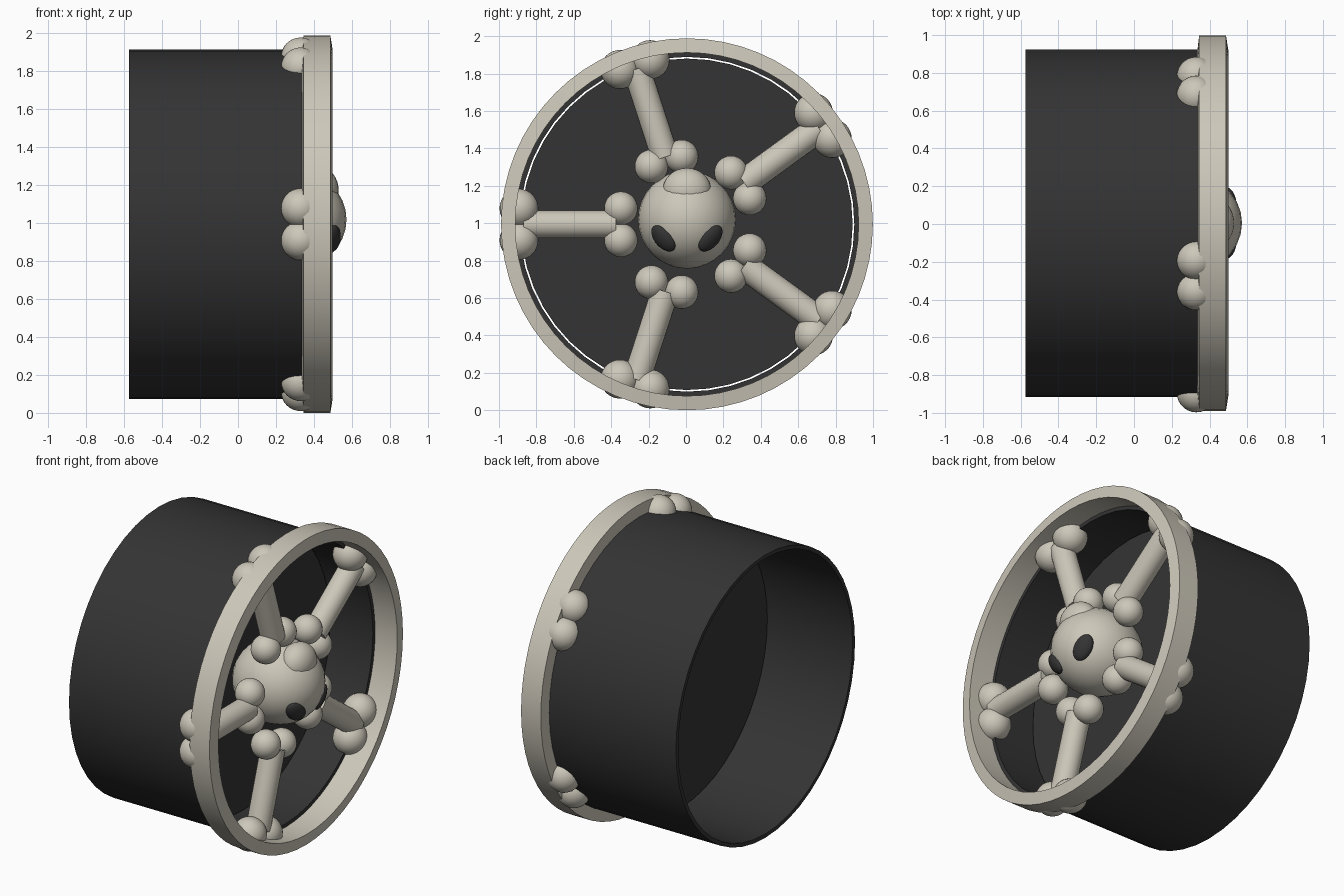
import bpy
import bmesh
from math import cos, sin, radians, pi
from mathutils import Vector, Matrix

if "Cube" in bpy.data.objects:
    bpy.data.objects.remove(bpy.data.objects["Cube"], do_unlink=True)


def material(name, color):
    mat = bpy.data.materials.new(name)
    mat.use_nodes = True
    mat.diffuse_color = color
    mat.node_tree.nodes["Principled BSDF"].inputs["Base Color"].default_value = color
    return mat


BONE = material("bone_ivory", (0.61, 0.575, 0.49, 1))
DARK = material("charcoal", (0.034, 0.034, 0.034, 1))
AXLE = Vector((0, 0.005, 0.994))   # wheel axis runs along x through here


def finish(name, bm, mat):
    """Turn a bmesh into a smooth shaded object with sharp creases."""
    bmesh.ops.recalc_face_normals(bm, faces=bm.faces)
    mesh = bpy.data.meshes.new(name)
    bm.to_mesh(mesh)
    bm.free()
    mesh.materials.append(mat)
    obj = bpy.data.objects.new(name, mesh)
    bpy.context.collection.objects.link(obj)
    bpy.ops.object.select_all(action='DESELECT')
    obj.select_set(True)
    bpy.context.view_layer.objects.active = obj
    bpy.ops.object.shade_smooth_by_angle(angle=radians(35))


def lathe(name, profile, mat, steps):
    """Revolve a closed (x, radius) profile about the wheel axis."""
    bm = bmesh.new()
    verts = [bm.verts.new(AXLE + Vector((x, 0, r))) for x, r in profile]
    edges = [bm.edges.new((verts[i - 1], verts[i])) for i in range(len(verts))]
    bmesh.ops.spin(bm, geom=verts + edges, cent=AXLE, axis=(1, 0, 0),
                   angle=2 * pi, steps=steps, use_merge=True)
    bmesh.ops.remove_doubles(bm, verts=bm.verts, dist=0.0005)
    finish(name, bm, mat)


def add_ball(bm, center, radii, frame=Matrix.Identity(4)):
    """Add a sphere, or an ellipsoid along the axes of the frame."""
    bmesh.ops.create_uvsphere(bm, u_segments=28, v_segments=16, radius=1,
                              matrix=Matrix.Translation(center) @ frame
                              @ Matrix.Diagonal((*radii, 1)))


# Barrel: thin open tube with a separate disc set inside it
lathe("barrel", [(-0.575, 0.92), (0.34, 0.92), (0.34, 0.895), (-0.575, 0.895)], DARK, 48)
bm = bmesh.new()
bmesh.ops.create_cone(bm, cap_ends=True, segments=48, radius1=0.886, radius2=0.886,
                      depth=0.008, matrix=Matrix.Translation(AXLE + Vector((0.035, 0, 0)))
                      @ Matrix.Rotation(pi / 2, 4, 'Y'))
finish("inner_disc", bm, DARK)

# Front rim with slightly sloped faces
lathe("rim", [(0.336, 0.918), (0.345, 0.994), (0.487, 0.994), (0.499, 0.918)], BONE, 64)

# Five bone shaped spokes: a shaft with a pair of knobs at each end
INNER, OUTER, SPREAD = 0.353, 0.898, 0.085
center = AXLE + Vector((0.33, 0, 0))
for i in range(5):
    angle = radians(36 + 72 * i)
    along = Vector((0, cos(angle), sin(angle)))
    across = Vector((0, -sin(angle), cos(angle)))
    bm = bmesh.new()
    turn = along.to_track_quat('Z', 'X').to_matrix().to_4x4()
    middle = center + along * (INNER + OUTER) / 2
    bmesh.ops.create_cone(bm, cap_ends=True, segments=24, radius1=0.074, radius2=0.074,
                          depth=OUTER - INNER - 0.05,
                          matrix=Matrix.Translation(middle) @ turn)
    for side in (-1, 1):
        add_ball(bm, center + along * INNER + across * side * SPREAD, [0.09] * 3)
        add_ball(bm, center + along * OUTER + across * side * SPREAD, [0.104] * 3)
    finish(f"bone_spoke_{i + 1}", bm, BONE)

# Rounded hub with a bump on its upper front
hub_center = AXLE + Vector((0.29, 0, 0.025))
bm = bmesh.new()
add_ball(bm, hub_center, (0.282, 0.262, 0.262))
finish("hub", bm, BONE)
bm = bmesh.new()
add_ball(bm, AXLE + Vector((0.43, 0, 0.181)), (0.10, 0.13, 0.12))
finish("hub_bump", bm, BONE)

# Slanted dark eyes lying on the hub surface
for side, name in ((-1, "right_eye"), (1, "left_eye")):
    normal = Vector((0.209, side * 0.125, -0.10)).normalized()
    slant = Vector((0, side, 1.1))
    slant = (slant - normal * slant.dot(normal)).normalized()
    frame = Matrix((slant, normal.cross(slant), normal)).transposed().to_4x4()
    bm = bmesh.new()
    add_ball(bm, hub_center + normal * 0.264, (0.083, 0.055, 0.032), frame)
    finish(name, bm, DARK)
